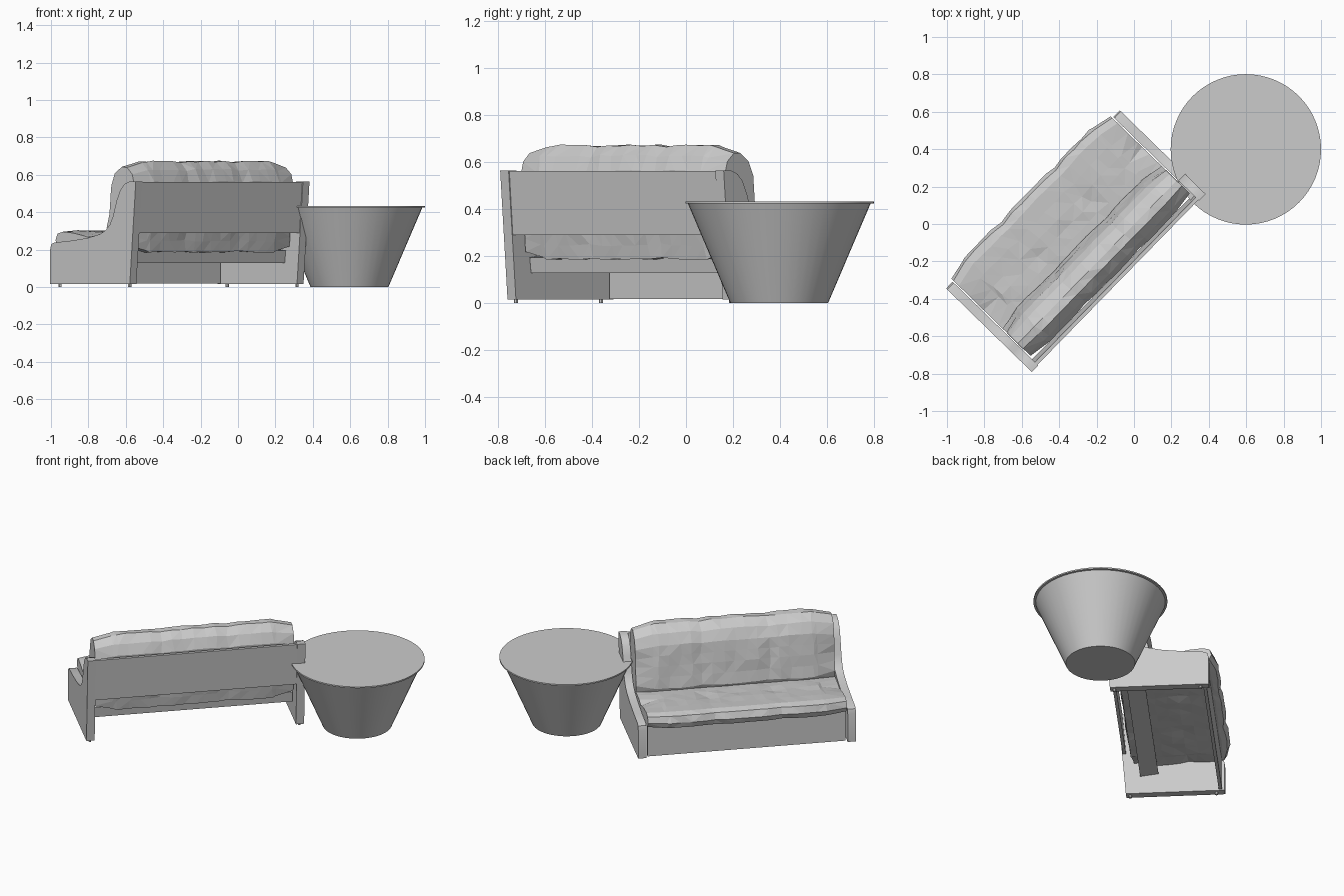
import bpy, bmesh, math, random
from mathutils import Matrix, Vector

random.seed(4)
if "Cube" in bpy.data.objects:
    bpy.data.objects.remove(bpy.data.objects["Cube"])

grey = bpy.data.materials.new("plain_grey")
grey.use_nodes = True
colour = (0.6, 0.6, 0.6, 1)
grey.diffuse_color = colour
grey.node_tree.nodes["Principled BSDF"].inputs["Base Color"].default_value = colour

# The sofa is built along its own axes (x length, y towards its front), then turned
SOFA = Matrix.Translation((-0.311, -0.092, 0)) @ Matrix.Rotation(math.radians(45.7), 4, "Z")


def finish(name, bm, matrix=SOFA, smooth=None):
    bmesh.ops.recalc_face_normals(bm, faces=bm.faces)
    mesh = bpy.data.meshes.new(name)
    bm.to_mesh(mesh)
    bm.free()
    mesh.materials.append(grey)
    obj = bpy.data.objects.new(name, mesh)
    obj.matrix_world = matrix
    bpy.context.collection.objects.link(obj)
    if smooth:
        bpy.ops.object.select_all(action="DESELECT")
        obj.select_set(True)
        bpy.context.view_layer.objects.active = obj
        bpy.ops.object.shade_smooth_by_angle(angle=math.radians(smooth))
    return obj


def extrude(name, profile, x0, x1, smooth=None):
    """Extrude a (y, z) profile along the sofa's length."""
    bm = bmesh.new()
    face = bm.faces.new([bm.verts.new((x0, y, z)) for y, z in profile])
    moved = bmesh.ops.extrude_face_region(bm, geom=[face])["geom"]
    verts = [v for v in moved if isinstance(v, bmesh.types.BMVert)]
    bmesh.ops.translate(bm, vec=(x1 - x0, 0, 0), verts=verts)
    return finish(name, bm, smooth=smooth)


def cylinder(name, r0, r1, z0, z1, x, y, sides, matrix=SOFA):
    bm = bmesh.new()
    bmesh.ops.create_cone(bm, cap_ends=True, segments=sides, radius1=r0, radius2=r1,
                          depth=z1 - z0)
    bmesh.ops.translate(bm, vec=(x, y, (z0 + z1) / 2), verts=bm.verts)
    return finish(name, bm, matrix, smooth=30)


def resample(profile, step):
    points = []
    for i, p in enumerate(profile):
        a, b = Vector(p), Vector(profile[(i + 1) % len(profile)])
        n = max(1, round((b - a).length / step))
        points += [a.lerp(b, k / n) for k in range(n)]
    return points


def cushion(name, profile, half, seams=3, segments=18):
    """Lumpy faceted cushion, rounded at its ends and pinched at its seams."""
    ring = resample(profile, 0.07)
    centre = sum(ring, Vector((0, 0))) / len(ring)
    bm = bmesh.new()
    rings = []
    for i in range(segments + 1):
        t = i / segments
        end = min(i, segments - i)
        inset = {0: 0.03, 1: 0.006}.get(end, 0)
        if i % (segments // seams) == 0 and end:
            inset = 0.008
        x = -half + 2 * half * t
        if end == 1:
            x -= math.copysign(-0.04, x)
        row = []
        for p in ring:
            offset = (centre - p).normalized() * (inset + random.uniform(-0.002, 0.006))
            shift = random.uniform(-0.012, 0.012) if end > 1 else 0
            row.append(bm.verts.new((x + shift, p.x + offset.x, p.y + offset.y)))
        rings.append(row)
    for a, b in zip(rings, rings[1:]):
        for j in range(len(ring)):
            k = (j + 1) % len(ring)
            bm.faces.new((a[j], a[k], b[k], b[j]))
    bm.faces.new(rings[0])
    bm.faces.new(rings[-1])
    bmesh.ops.triangulate(bm, faces=bm.faces)
    return finish(name, bm)


# Curved end panels and their small feet
end_profile = [(-0.275, 0.015), (0.32, 0.015), (0.32, 0.2), (0.312, 0.228), (0.29, 0.238),
               (0.18, 0.246), (0.04, 0.262), (-0.05, 0.282), (-0.09, 0.3), (-0.125, 0.332),
               (-0.148, 0.375), (-0.178, 0.465), (-0.205, 0.52), (-0.235, 0.55),
               (-0.275, 0.565), (-0.32, 0.565)]
for side, label in ((-1, "right"), (1, "left")):
    panel = extrude(label + "_end_panel", end_profile, side * 0.615, side * 0.665, 30)
    for y, spot in ((-0.25, "back"), (0.27, "front")):
        cylinder(f"{label}_{spot}_foot", 0.009, 0.009, 0, 0.016, side * 0.64, y, 12)

# Boards and under-seat rail between the end panels
extrude("back_board", [(-0.294, 0.29), (-0.274, 0.29), (-0.295, 0.562), (-0.315, 0.562)],
        -0.615, 0.615)
extrude("front_board", [(0.285, 0.018), (0.305, 0.018), (0.305, 0.215), (0.285, 0.215)],
        -0.605, 0.605)
extrude("seat_rail", [(-0.188, 0.128), (-0.078, 0.142), (-0.086, 0.208), (-0.196, 0.194)],
        -0.61, 0.61)

# Cushions
cushion("seat_cushion", [(-0.19, 0.19), (0.1, 0.19), (0.32, 0.205), (0.352, 0.215),
                         (0.366, 0.25), (0.352, 0.292), (0.31, 0.304), (0.15, 0.298),
                         (-0.05, 0.285), (-0.19, 0.28)], 0.608)
cushion("back_cushion", [(-0.235, 0.185), (-0.13, 0.187), (-0.04, 0.25), (-0.022, 0.3),
                         (-0.042, 0.44), (-0.066, 0.57), (-0.1, 0.635), (-0.16, 0.674),
                         (-0.205, 0.674), (-0.25, 0.63), (-0.276, 0.565), (-0.262, 0.36)],
        0.608)

# Round tapered table with a thin top
WORLD = Matrix.Identity(4)
cylinder("table_base", 0.208, 0.39, 0, 0.426, 0.596, 0.397, 48, WORLD)
cylinder("table_top", 0.402, 0.402, 0.424, 0.433, 0.598, 0.399, 64, WORLD)
